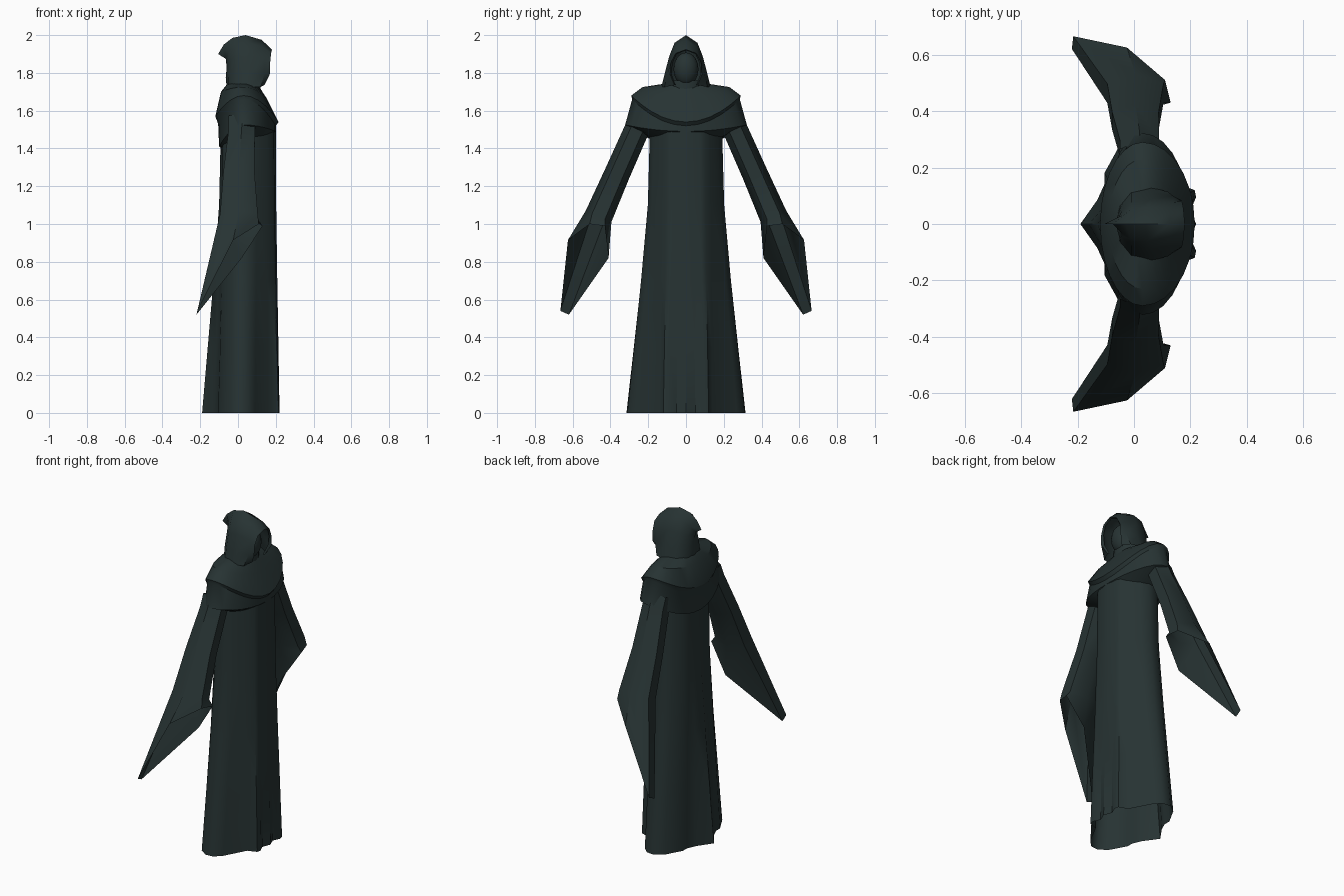
import bpy, bmesh, math
from mathutils import Vector

if "Cube" in bpy.data.objects:
    bpy.data.objects.remove(bpy.data.objects["Cube"])

cloth = bpy.data.materials.new("dark_green_grey_cloth")
cloth.diffuse_color = (0.02, 0.033, 0.033, 1)
cloth.use_nodes = True
cloth.node_tree.nodes["Principled BSDF"].inputs["Base Color"].default_value = cloth.diffuse_color


def loft(name, rings, closed=True, cap_end=False, angle=40):
    """Skin a list of equal-length point rings into one smooth sheet."""
    bm = bmesh.new()
    rows = [[bm.verts.new(p) for p in ring] for ring in rings]
    n = len(rows[0])
    for a, b in zip(rows, rows[1:]):
        for i in range(n if closed else n - 1):
            j = (i + 1) % n
            bm.faces.new((a[i], a[j], b[j], b[i]))
    if cap_end:
        bm.faces.new(rows[-1])
    bmesh.ops.remove_doubles(bm, verts=bm.verts, dist=0.0005)
    bmesh.ops.recalc_face_normals(bm, faces=bm.faces)
    mesh = bpy.data.meshes.new(name)
    bm.to_mesh(mesh)
    bm.free()
    return finish(bpy.data.objects.new(name, mesh), angle)


def finish(obj, angle):
    if obj.name not in bpy.context.collection.objects:
        bpy.context.collection.objects.link(obj)
    obj.data.materials.clear()
    obj.data.materials.append(cloth)
    bpy.ops.object.select_all(action='DESELECT')
    obj.select_set(True)
    bpy.context.view_layer.objects.active = obj
    bpy.ops.object.shade_smooth_by_angle(angle=math.radians(angle))
    return obj


def both_sides(half):
    """Close a half section (back to front, y >= 0) with its mirror image."""
    return half + [(x, -y) for x, y in half[-2:0:-1]]


# Robe: folded hem blending into a plain chest section, open underneath
hem = both_sides([(-.19, 0), (-.13, .085), (-.105, .14), (-.105, .18), (-.05, .28),
                  (0, .315), (.05, .31), (.09, .27), (.16, .14), (.215, .12),
                  (.22, .095), (.2, .05), (.22, 0)])
chest = both_sides([(-.09, 0), (-.085, .05), (-.08, .09), (-.07, .12), (-.03, .165),
                    (0, .185), (.05, .19), (.1, .17), (.15, .13), (.18, .1),
                    (.19, .075), (.195, .035), (.2, 0)])
rings = []
for z, w in [(0, 1), (.35, .7), (.7, .4), (1.1, .1), (1.54, 0)]:
    rings.append([(a[0] * w + b[0] * (1 - w), a[1] * w + b[1] * (1 - w), z)
                  for a, b in zip(hem, chest)])
loft("robe", rings)


# Shoulder cape: neck, shoulder, rim, lower hem and inward return
def cape_ring(xb, xf, hy, zs, zf, zb, n=28):
    pts = []
    for i in range(n):
        t = 2 * math.pi * i / n
        c, s = math.cos(t), math.sin(t)
        mid = .03
        x = mid + c * ((xf - mid) if c > 0 else (mid - xb))
        z = zs + ((zf if c > 0 else zb) - zs) * c * c
        pts.append((x, hy * s, z))
    return pts


loft("shoulder_cape", [cape_ring(*r) for r in (
    (-.05, .11, .10, 1.745, 1.73, 1.75),
    (-.09, .155, .23, 1.725, 1.66, 1.70),
    (-.12, .215, .29, 1.68, 1.54, 1.57),
    (-.105, .20, .285, 1.66, 1.52, 1.53),
    (-.10, .20, .322, 1.525, 1.49, 1.41),
    (-.085, .19, .19, 1.46, 1.48, 1.40))], angle=30)


# Sleeves: six-sided tubes flaring into long hanging cuffs
def sleeve_ring(x, y, z, rx, rp):
    out = Vector((0, .92, .4))
    return [Vector((x, y, z)) + Vector((rx * math.cos(t), 0, 0)) + out * rp * math.sin(t)
            for t in (math.radians(a) for a in (-30, 30, 90, 150, 210, 270))]


cuff = [(.13, .43, .99), (.11, .51, 1.0), (-.025, .625, .915),
        (-.215, .665, .54), (-.22, .62, .52), (.02, .41, .82)]
for side, name in ((1, "left_sleeve"), (-1, "right_sleeve")):
    rings = [sleeve_ring(.02, .235, 1.56, .08, .065),
             sleeve_ring(.02, .265, 1.49, .08, .066),
             sleeve_ring(.005, .365, 1.265, .095, .068),
             sleeve_ring(.005, .463, 1.04, .115, .074), cuff]
    loft(name, [[(p[0], side * p[1], p[2]) for p in r] for r in rings], angle=45)

# Hood: arches running from the face opening to a pointed back
opening = [(.055, 1.735), (.075, 1.79), (.072, 1.85), (.05, 1.9), (0, 1.92)]
outer = [(.13, 1.725), (.112, 1.80), (.088, 1.89), (.06, 1.96), (0, 2.0)]


def arch(half, xs, width=1, drop=0):
    pts = [(x, y * width, z - drop * (z - 1.73) / .27) for x, (y, z) in zip(xs, half)]
    return pts + [(x, -y, z) for x, y, z in pts[-2::-1]]


loft("hood", [
    arch(opening, (.13, .15, .16, .165, .165)),
    arch(opening, (.14, .168, .17, .175, .18), 1.12, -.005),
    arch(outer, (.12, .14, .14, .13, .125), .88, .025),
    arch(outer, (.06, .07, .06, .05, .04)),
    arch(outer, (-.01, -.01, -.01, -.01, -.03), .88, .015),
    arch(outer, (-.05, -.05, -.045, -.045, -.075), .5, .05),
    arch(outer, (-.06, -.065, -.06, -.065, -.105), 0, .1)], closed=False, angle=50)

# Shadowed face set back in the hood
bpy.ops.mesh.primitive_uv_sphere_add(segments=16, ring_count=10, radius=1,
                                     location=(.085, 0, 1.82))
face = bpy.context.object
face.name = "face"
face.scale = (.06, .066, .088)
finish(face, 60)

# Neck cloth filling the gap under the hood
loft("neck", [[(.04 + .08 * math.cos(t), r * math.sin(t), z)
               for t in (2 * math.pi * i / 16 for i in range(16))]
              for r, z in ((.1, 1.70), (.09, 1.76))], cap_end=True)
